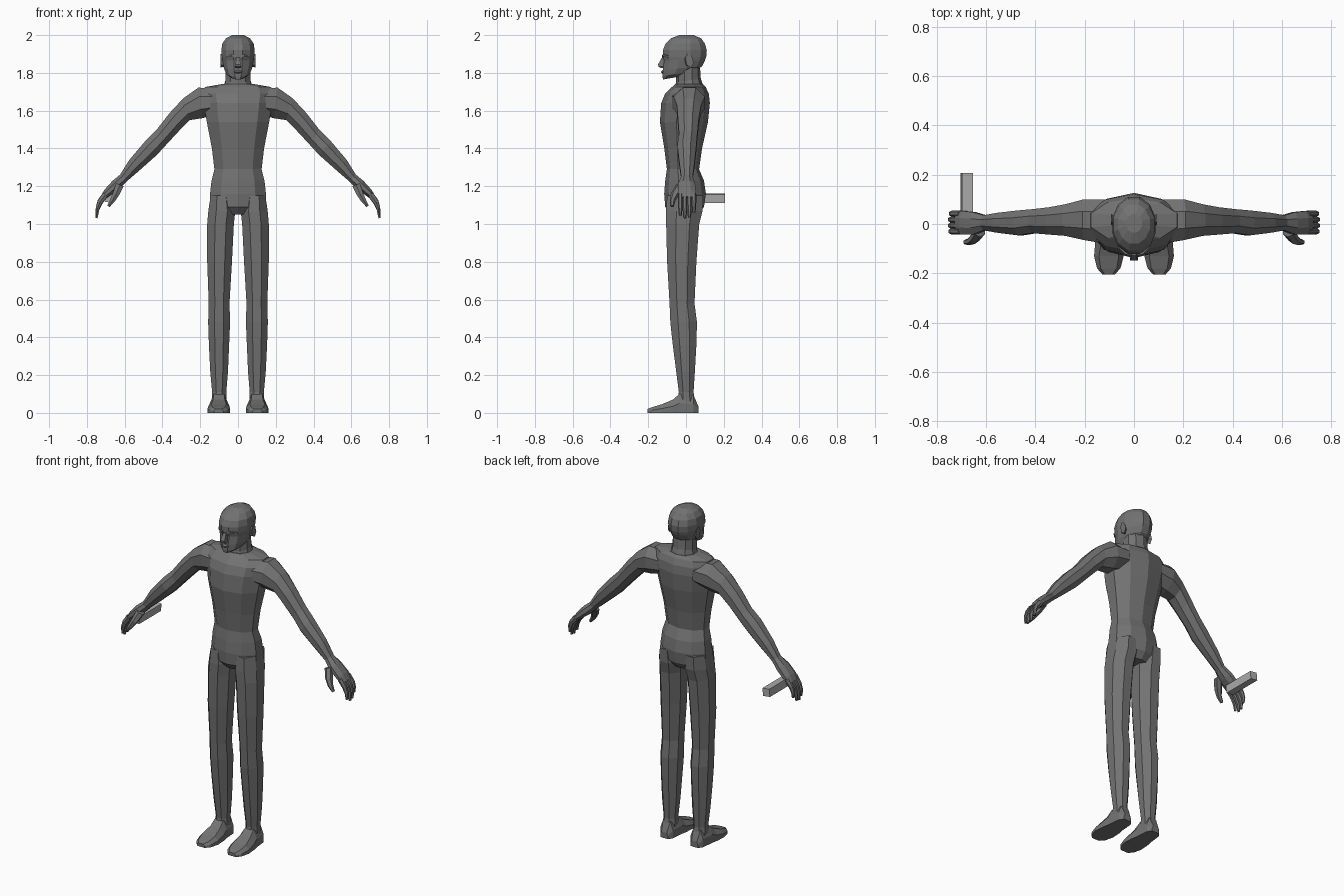
import bpy, bmesh, math
from mathutils import Vector as V


def material(name, value):
    m = bpy.data.materials.new(name)
    m.diffuse_color = (value, value, value, 1)
    return m


BODY = material("dark grey", 0.17)
ROD = material("light grey", 0.42)


def ring(c, u, v, n):
    # flat-sided ring whose extents reach the full half axes
    k = 1 / math.cos(math.pi / n)
    return [V(c) + (V(u) * math.cos(a) + V(v) * math.sin(a)) * k
            for a in (2 * math.pi * (i + 0.5) / n for i in range(n))]


def loft(name, rings, mat=BODY):
    bm = bmesh.new()
    rows = [[bm.verts.new(p) for p in r] for r in rings]
    n = len(rows[0])
    for a, b in zip(rows, rows[1:]):
        for i in range(n):
            j = (i + 1) % n
            bm.faces.new((a[i], a[j], b[j], b[i]))
    bm.faces.new(rows[0])
    bm.faces.new(rows[-1])
    bmesh.ops.recalc_face_normals(bm, faces=bm.faces)
    me = bpy.data.meshes.new(name)
    bm.to_mesh(me)
    bm.free()
    me.materials.append(mat)
    ob = bpy.data.objects.new(name, me)
    bpy.context.collection.objects.link(ob)
    return ob


def level(z, x0, x1, y0, y1, n, tilt=0):
    # horizontal ring from its extents; tilt raises the back edge
    return ring(((x0 + x1) / 2, (y0 + y1) / 2, z),
                ((x1 - x0) / 2, 0, 0), (0, (y1 - y0) / 2, tilt), n)


def limb(s, top, bottom, y0, y1, n):
    # ring across a limb from its upper and lower outline points
    t, b = V((s * top[0], 0, top[1])), V((s * bottom[0], 0, bottom[1]))
    c = (t + b) / 2
    c.y = (y0 + y1) / 2
    return ring(c, (t - b) / 2, (0, (y1 - y0) / 2, 0), n)


# Torso: height, half width, front, back
loft("torso", [level(z, -w, w, f, b, 10) for z, w, f, b in (
    (1.05, 0.10, -0.07, 0.06), (1.09, 0.150, -0.105, 0.09),
    (1.16, 0.148, -0.11, 0.10), (1.23, 0.140, -0.105, 0.09),
    (1.29, 0.125, -0.097, 0.065), (1.40, 0.138, -0.11, 0.08),
    (1.54, 0.165, -0.132, 0.11), (1.64, 0.182, -0.125, 0.12),
    (1.69, 0.190, -0.105, 0.115), (1.725, 0.175, -0.07, 0.10),
    (1.74, 0.09, -0.055, 0.085))])

# Neck
loft("neck", [level(1.71, -0.08, 0.08, -0.06, 0.09, 10, 0.01),
              level(1.76, -0.066, 0.066, -0.05, 0.075, 10, 0.01),
              level(1.85, -0.066, 0.066, -0.05, 0.07, 10)])

# Head: height, half width, front, back, tilt
loft("head", [level(z, -w, w, f, b, 12, t) for z, w, f, b, t in (
    (1.775, 0.034, -0.122, -0.01, 0.01), (1.795, 0.060, -0.124, 0.05, 0.015),
    (1.825, 0.074, -0.122, 0.085, 0.01), (1.865, 0.083, -0.116, 0.10, 0),
    (1.885, 0.086, -0.122, 0.107, 0), (1.92, 0.088, -0.122, 0.11, 0),
    (1.955, 0.083, -0.108, 0.10, 0), (1.983, 0.064, -0.08, 0.08, 0),
    (2.0, 0.032, -0.035, 0.04, 0))])

# Nose, brow and lips
loft("nose", [level(1.882, -0.009, 0.009, -0.127, -0.09, 4),
              level(1.845, -0.014, 0.014, -0.148, -0.09, 4),
              level(1.833, -0.017, 0.017, -0.146, -0.09, 4),
              level(1.825, -0.012, 0.012, -0.13, -0.09, 4)])
loft("lips", [level(1.815, -0.014, 0.014, -0.122, -0.10, 6),
              level(1.806, -0.024, 0.024, -0.131, -0.10, 6),
              level(1.797, -0.014, 0.014, -0.124, -0.10, 6)])

for s, side in ((1, "left"), (-1, "right")):
    # Brow ridge and ear
    loft(side + "_brow", [ring((s * x, y, z), (0, 0.008, 0), (0, 0, 0.005), 4)
         for x, y, z in ((0.01, -0.119, 1.886), (0.035, -0.116, 1.893),
                         (0.064, -0.088, 1.886))])
    loft(side + "_ear", [
        ring((s * 0.078, 0.010, 1.862), (0, 0.015, 0.006), (0, -0.008, 0.026), 6),
        ring((s * 0.093, 0.018, 1.865), (0, 0.018, 0.006), (0, -0.008, 0.032), 6)])

    # Arm: upper outline, lower outline, front, back
    loft(side + "_arm", [limb(s, *r, 8) for r in (
        ((0.10, 1.715), (0.12, 1.58), -0.08, 0.10),
        ((0.21, 1.722), (0.19, 1.56), -0.065, 0.10),
        ((0.29, 1.665), (0.255, 1.55), -0.048, 0.08),
        ((0.36, 1.59), (0.31, 1.495), -0.043, 0.068),
        ((0.43, 1.50), (0.375, 1.425), -0.037, 0.06),
        ((0.49, 1.44), (0.43, 1.365), -0.046, 0.055),
        ((0.575, 1.34), (0.52, 1.285), -0.035, 0.045),
        ((0.625, 1.26), (0.59, 1.225), -0.025, 0.035))])

    # Palm and thumb
    loft(side + "_palm", [limb(s, *r, 8) for r in (
        ((0.62, 1.265), (0.587, 1.228), -0.025, 0.035),
        ((0.665, 1.228), (0.630, 1.185), -0.042, 0.048),
        ((0.708, 1.18), (0.678, 1.15), -0.043, 0.053),
        ((0.728, 1.145), (0.705, 1.13), -0.038, 0.052))])
    loft(side + "_thumb", [limb(s, *r, 6) for r in (
        ((0.645, 1.215), (0.605, 1.20), -0.05, -0.01),
        ((0.662, 1.165), (0.628, 1.155), -0.077, -0.035),
        ((0.677, 1.13), (0.653, 1.118), -0.084, -0.058),
        ((0.692, 1.097), (0.680, 1.09), -0.082, -0.065))])

    # Four curled fingers
    for i, (y, d) in enumerate(((-0.03, 0.015), (-0.006, 0), (0.018, 0.005), (0.042, 0.03))):
        loft(f"{side}_finger_{i + 1}", [limb(s, t, b, y - w, y + w, 6) for t, b, w in (
            ((0.715, 1.165), (0.69, 1.145), 0.011),
            ((0.742, 1.118 + d / 3), (0.719, 1.105 + d / 3), 0.011),
            ((0.755 - d / 8, 1.075 + d * 0.7), (0.736 - d / 8, 1.07 + d * 0.7), 0.010),
            ((0.755 - d / 4, 1.032 + d), (0.744 - d / 4, 1.03 + d), 0.007))])

    # Leg: height, inner, outer, front, back
    loft(side + "_leg", [level(z, *sorted((s * i, s * o)), f, b, 8) for z, i, o, f, b in (
        (1.15, 0.03, 0.145, -0.10, 0.09), (1.07, 0.014, 0.157, -0.106, 0.088),
        (1.00, 0.022, 0.163, -0.105, 0.07), (0.80, 0.032, 0.163, -0.10, 0.055),
        (0.58, 0.045, 0.155, -0.087, 0.045), (0.48, 0.042, 0.158, -0.083, 0.058),
        (0.36, 0.047, 0.154, -0.07, 0.055), (0.22, 0.053, 0.147, -0.052, 0.047),
        (0.11, 0.062, 0.137, -0.038, 0.04), (0.05, 0.06, 0.14, -0.045, 0.05))])

    # Foot: vertical slices from heel to toe, wide sole and narrower top
    def slice_(y, i, o, h, inset):
        a, b = i + inset, o - inset
        return [V((s * x, y, z)) for x, z in (
            (i, 0), (o, 0), (o, h * 0.5), (b, h), (a, h), (i, h * 0.5))]
    loft(side + "_foot", [slice_(*r) for r in (
        (0.065, 0.075, 0.125, 0.035, 0.008), (0.04, 0.058, 0.142, 0.095, 0.018),
        (-0.035, 0.052, 0.150, 0.10, 0.022), (-0.07, 0.045, 0.157, 0.07, 0.025),
        (-0.13, 0.042, 0.162, 0.045, 0.02), (-0.18, 0.055, 0.15, 0.03, 0.015),
        (-0.205, 0.078, 0.128, 0.02, 0.01))])

# Short rod held in the right hand
k = 0.0165
loft("held_rod", [ring((-0.678, y, 1.137), (k, 0, k * 0.95), (-k * 0.95, 0, k), 4)[:]
                  for y in (0.0, 0.207)], ROD)
rod = bpy.data.objects["held_rod"]
# turn the rod so its edges point up and sideways
for v in rod.data.vertices:
    x, z = v.co.x + 0.678, v.co.z - 1.137
    a = math.radians(40)
    v.co.x = -0.678 + x * math.cos(a) - z * math.sin(a)
    v.co.z = 1.137 + x * math.sin(a) + z * math.cos(a)
